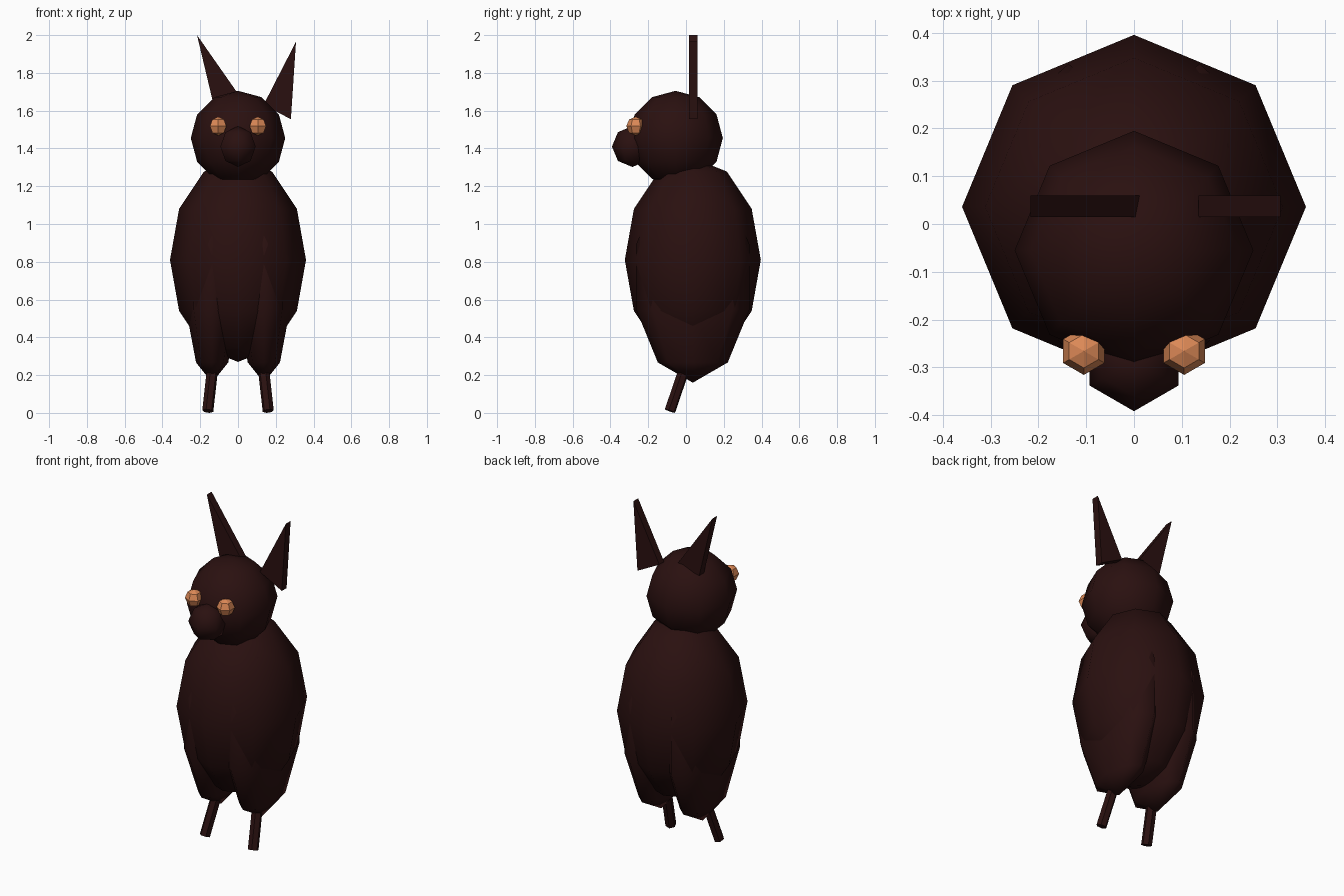
import bpy, bmesh
from mathutils import Vector, Matrix

if "Cube" in bpy.data.objects:
    bpy.data.objects.remove(bpy.data.objects["Cube"])


def make_material(name, rgb):
    m = bpy.data.materials.new(name)
    m.diffuse_color = (*rgb, 1)
    m.use_nodes = True
    m.node_tree.nodes["Principled BSDF"].inputs["Base Color"].default_value = m.diffuse_color
    return m


FUR = make_material("dark_brown_fur", (0.023, 0.0052, 0.005))
AMBER = make_material("amber_eye", (0.72, 0.25, 0.095))


def add_object(name, bm, mat, smooth=False):
    bmesh.ops.recalc_face_normals(bm, faces=bm.faces)
    for f in bm.faces:
        f.smooth = smooth
    me = bpy.data.meshes.new(name)
    bm.to_mesh(me)
    bm.free()
    me.materials.append(mat)
    ob = bpy.data.objects.new(name, me)
    bpy.context.collection.objects.link(ob)
    return ob


def ball(name, centre, radii, segments, rings, mat=FUR, smooth=True):
    bm = bmesh.new()
    bmesh.ops.create_uvsphere(
        bm, u_segments=segments, v_segments=rings, radius=1,
        matrix=Matrix.Translation(centre) @ Matrix.Diagonal((*radii, 1)))
    return add_object(name, bm, mat, smooth)


def rod(name, start, end, radius, sides=6):
    a, b = Vector(start), Vector(end)
    rot = (b - a).to_track_quat('Z', 'Y').to_matrix().to_4x4()
    bm = bmesh.new()
    bmesh.ops.create_cone(
        bm, cap_ends=True, segments=sides, radius1=radius, radius2=radius,
        depth=(b - a).length, matrix=Matrix.Translation((a + b) / 2) @ rot)
    return add_object(name, bm, FUR)


def flat_ear(name, outline, y0=0.015, y1=0.06):
    bm = bmesh.new()
    face = bm.faces.new([bm.verts.new((x, y0, z)) for x, z in outline])
    ext = bmesh.ops.extrude_face_region(bm, geom=[face], use_keep_orig=True)
    verts = [g for g in ext["geom"] if isinstance(g, bmesh.types.BMVert)]
    bmesh.ops.translate(bm, verts=verts, vec=(0, y1 - y0, 0))
    return add_object(name, bm, FUR)


# Torso, head and muzzle
ball("body", (0, 0.036, 0.81), (0.36, 0.36, 0.54), 8, 6)
ball("head", (0, -0.055, 1.455), (0.25, 0.25, 0.25), 8, 6)
ball("muzzle", (0, -0.284, 1.41), (0.108, 0.108, 0.108), 6, 4)

# Paired eyes, thighs and thin lower legs
for side, s in (("left", -1), ("right", 1)):
    ball(side + "_eye", (s * 0.105, -0.266, 1.518), (0.05, 0.05, 0.05),
         6, 4, AMBER, smooth=False)
    ball(side + "_thigh", (s * 0.137, 0.036, 0.72), (0.145, 0.315, 0.56), 8, 5)
    rod(side + "_lower_leg", (s * 0.122, 0.031, 0.35),
        (s * 0.16, -0.085, 0.01), 0.03)

# Flat ears: one upright, one slipping sideways
flat_ear("left_ear", [(-0.217, 2.0), (-0.13, 1.635), (0.018, 1.664)])
flat_ear("right_ear", [(0.307, 1.965), (0.135, 1.63), (0.28, 1.555)])
